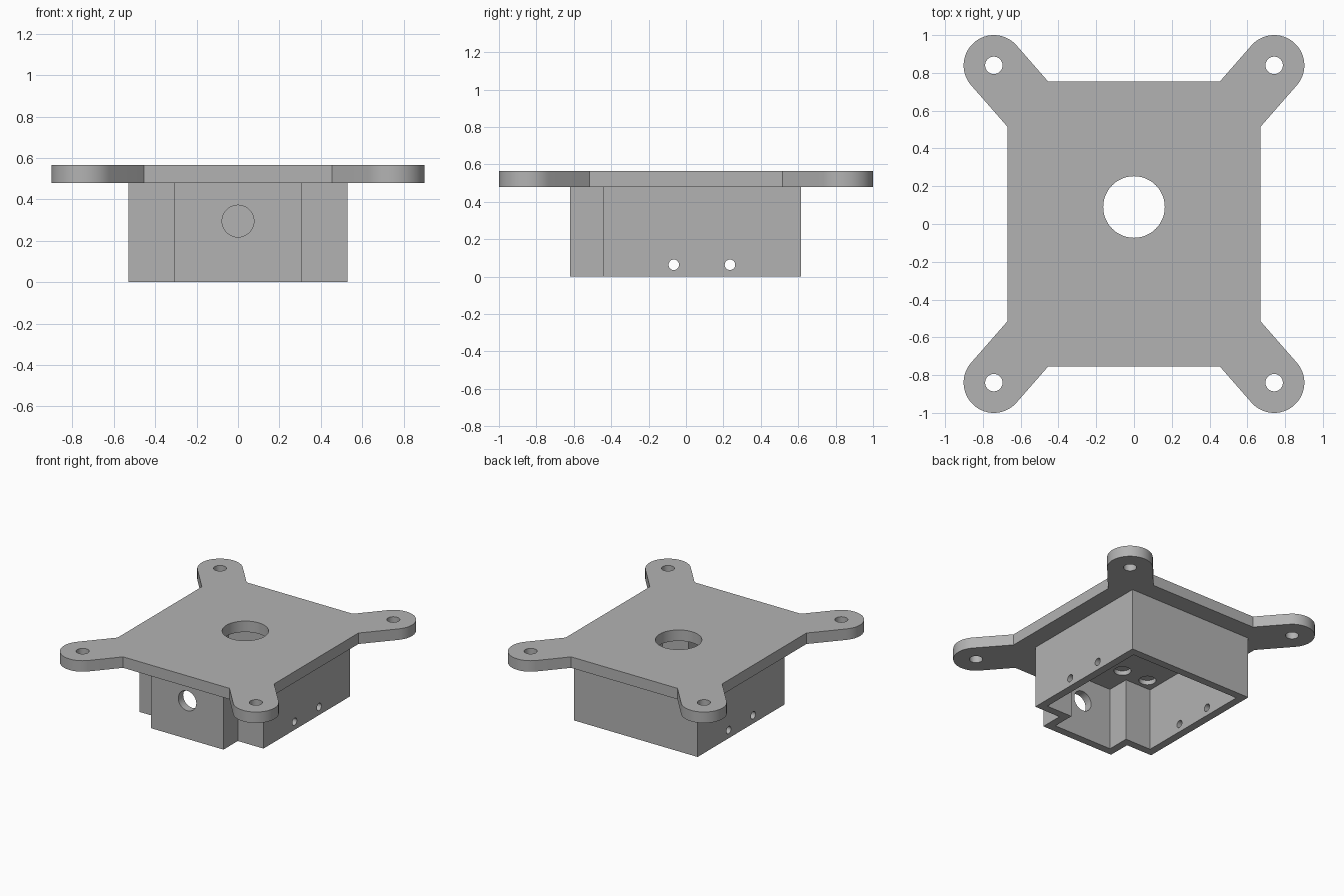
import bpy, bmesh, math
from mathutils import Matrix, Vector

if "Cube" in bpy.data.objects:
    bpy.data.objects.remove(bpy.data.objects["Cube"])

PLATE_Z, TOP_Z, WALL, BOX_Y = 0.48, 0.565, 0.06, 0.085

grey = bpy.data.materials.new("plain grey")
grey.diffuse_color = (0.45, 0.45, 0.45, 1)
grey.use_nodes = True
grey.node_tree.nodes["Principled BSDF"].inputs["Base Color"].default_value = grey.diffuse_color


def prism(name, outline, z0, z1):
    """Closed prism from an anticlockwise outline."""
    bm = bmesh.new()
    face = bm.faces.new([bm.verts.new((x, y, z0)) for x, y in outline])
    ext = bmesh.ops.extrude_face_region(bm, geom=[face])["geom"]
    bmesh.ops.translate(bm, vec=(0, 0, z1 - z0),
                        verts=[v for v in ext if isinstance(v, bmesh.types.BMVert)])
    bmesh.ops.recalc_face_normals(bm, faces=bm.faces)
    return finish(name, bm)


def rod(centre, radius, length, axis="Z"):
    """Cylinder along an axis, used for drilling."""
    rot = {"X": Matrix.Rotation(math.pi / 2, 4, "Y"),
           "Y": Matrix.Rotation(math.pi / 2, 4, "X"), "Z": Matrix()}[axis]
    bm = bmesh.new()
    bmesh.ops.create_cone(bm, cap_ends=True, segments=48, radius1=radius, radius2=radius,
                          depth=length, matrix=Matrix.Translation(centre) @ rot)
    return finish("drill", bm)


def finish(name, bm):
    me = bpy.data.meshes.new(name)
    bm.to_mesh(me)
    bm.free()
    me.materials.append(grey)
    ob = bpy.data.objects.new(name, me)
    bpy.context.collection.objects.link(ob)
    return ob


def combine(ob, tool, operation="DIFFERENCE"):
    mod = ob.modifiers.new("combine", "BOOLEAN")
    mod.operation, mod.solver, mod.object = operation, "EXACT", tool
    bpy.context.view_layer.objects.active = ob
    bpy.ops.object.modifier_apply(modifier=mod.name)
    bpy.data.objects.remove(tool)


# Plate outline: one rounded arm, mirrored to the four corners
EAR = Vector((0.742, 0.84))
EAR_R = 0.16
a0 = math.radians(-41.6)
arm = [(0.67, 0.515)]
arm += [(EAR.x + EAR_R * math.cos(a0 + math.pi * i / 24),
         EAR.y + EAR_R * math.sin(a0 + math.pi * i / 24)) for i in range(25)]
arm += [(0.455, 0.755)]
outline = []
for sx, sy in ((1, 1), (-1, 1), (-1, -1), (1, -1)):
    part = [(x * sx, y * sy) for x, y in arm]
    outline += part if sx * sy > 0 else part[::-1]
mount = prism("mounting_plate_with_housing", outline, PLATE_Z, TOP_Z)


# Housing: stepped box, open underneath
def stepped(t):
    half = [(0.31 - t, -0.62 + t), (0.31 - t, -0.445 + t), (0.53 - t, -0.445 + t), (0.53 - t, 0.615 - t)]
    return half + [(-x, y) for x, y in reversed(half)]


housing = prism("housing", stepped(0), 0, PLATE_Z)
combine(housing, prism("cavity", stepped(WALL), -0.1, PLATE_Z + 0.1))
combine(mount, housing, "UNION")

# Screw holes in the arms and the large centre hole
for sx in (-1, 1):
    for sy in (-1, 1):
        combine(mount, rod((EAR.x * sx, EAR.y * sy, 0.52), 0.046, 0.3))
combine(mount, rod((0, 0.09, 0.52), 0.163, 0.3))

# Cable hole in the front wall, small holes through both side walls
combine(mount, rod((0, -0.6, 0.295), 0.077, 0.3, "Y"))
for y in (-0.065, 0.235):
    combine(mount, rod((0, y, 0.063), 0.028, 1.4, "X"))

# Shallow round pockets in the ceiling of the housing
for x, y in ((0.37, -0.295), (0.15, -0.305), (0.37, 2 * BOX_Y + 0.295)):
    for s in (-1, 1):
        combine(mount, rod((x * s, y, PLATE_Z), 0.06, 0.07))

bpy.ops.object.select_all(action="DESELECT")
mount.select_set(True)
bpy.context.view_layer.objects.active = mount
bpy.ops.object.shade_smooth_by_angle(angle=math.radians(30))
